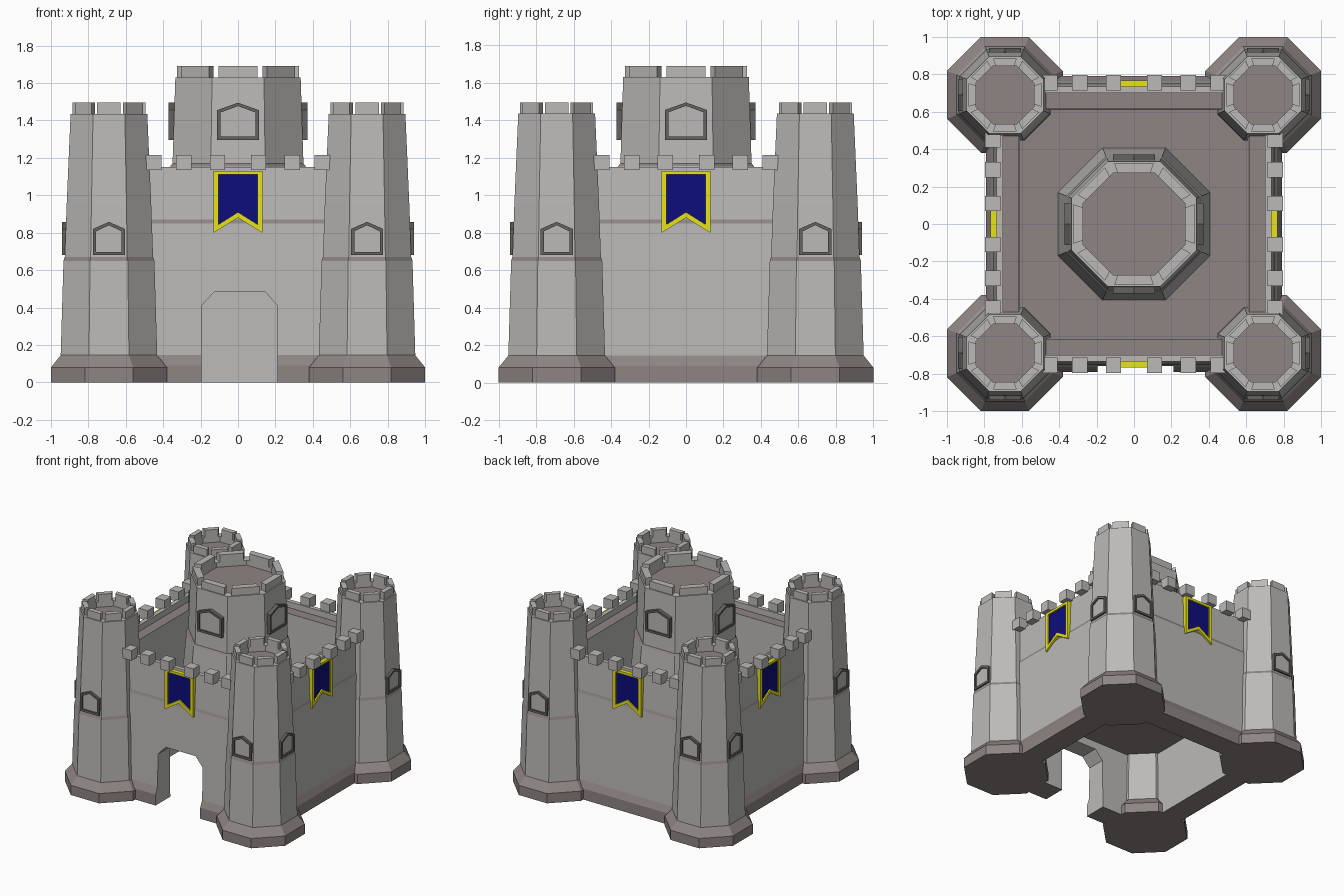
import bpy, bmesh, math
from mathutils import Matrix

if "Cube" in bpy.data.objects:
    bpy.data.objects.remove(bpy.data.objects["Cube"])


def material(name, rgb):
    m = bpy.data.materials.new(name)
    m.diffuse_color = (*rgb, 1)
    m.use_nodes = True
    m.node_tree.nodes["Principled BSDF"].inputs["Base Color"].default_value = m.diffuse_color
    return m


STONE = material("stone", (0.5, 0.49, 0.48))
BROWN = material("dark_stone", (0.27, 0.235, 0.23))
TRIM = material("window_trim", (0.13, 0.125, 0.12))
YELLOW = material("banner_yellow", (0.8, 0.77, 0.01))
BLUE = material("banner_blue", (0.004, 0.004, 0.2))


def finish(bm, name, mats, matrix=Matrix()):
    bmesh.ops.recalc_face_normals(bm, faces=bm.faces)
    me = bpy.data.meshes.new(name)
    bm.to_mesh(me)
    bm.free()
    for m in mats:
        me.materials.append(m)
    ob = bpy.data.objects.new(name, me)
    ob.matrix_world = matrix
    bpy.context.collection.objects.link(ob)
    return ob


def sweep(name, n, profile, dark=(), closed=False, loc=(0, 0)):
    """Sweep (apothem, z) profile around an n-sided plan; dark = brown segments."""
    bm = bmesh.new()
    rings = []
    for d, z in profile:
        r = d / math.cos(math.pi / n)
        angles = [math.pi / n + math.tau * k / n for k in range(n)]
        rings.append([bm.verts.new((r * math.cos(a), r * math.sin(a), z)) for a in angles])
    for i in range(len(rings) if closed else len(rings) - 1):
        a, b = rings[i], rings[(i + 1) % len(rings)]
        for k in range(n):
            j = (k + 1) % n
            bm.faces.new((a[k], a[j], b[j], b[k])).material_index = int(i in dark)
    if not closed:
        for ring in (rings[0], rings[-1]):
            bm.faces.new(ring).material_index = 1
    return finish(bm, name, [STONE, BROWN], Matrix.Translation((*loc, 0)))


def add_prism(bm, bottom, top):
    a = [bm.verts.new(p) for p in bottom]
    b = [bm.verts.new(p) for p in top]
    bm.faces.new(a)
    bm.faces.new(b)
    for k in range(len(a)):
        j = (k + 1) % len(a)
        bm.faces.new((a[k], a[j], b[j], b[k]))


def crown(name, outer, inner, z0, z1, loc=(0, 0)):
    """Eight tapered merlons, one on each side of an octagon."""
    bm = bmesh.new()
    t = math.tan(math.pi / 8) * 0.78
    plan = [(outer, -outer * t), (outer, outer * t), (inner, inner * t), (inner, -inner * t)]
    for k in range(8):
        rot = Matrix.Rotation(k * math.pi / 4, 3, 'Z')
        add_prism(bm, *[[rot @ Matrix.Identity(3) @ bmesh_vec(x, y, z) for x, y in plan]
                        for z in (z0, z1)])
    finish(bm, name, [STONE], Matrix.Translation((*loc, 0)))


def bmesh_vec(x, y, z):
    return Matrix.Translation((x, y, z)).translation


def panel(name, pts, near, far, mat, matrix):
    """Flat (x, z) shape between two depths on the -y side."""
    bm = bmesh.new()
    add_prism(bm, [(x, -near, z) for x, z in pts], [(x, -far, z) for x, z in pts])
    return finish(bm, name, [mat], matrix)


def frame(name, outer, inner, near, far, mat, matrix):
    """Border between two matching (x, z) outlines."""
    bm = bmesh.new()
    rings = [[bm.verts.new((x, -d, z)) for x, z in pts]
             for pts, d in ((outer, near), (outer, far), (inner, far), (inner, near))]
    n = len(outer)
    for i in range(4):
        a, b = rings[i], rings[(i + 1) % 4]
        for k in range(n):
            j = (k + 1) % n
            bm.faces.new((a[k], a[j], b[j], b[k]))
    return finish(bm, name, [mat], matrix)


def window(name, w, z0, z1, z2, near, far, face, loc=(0, 0)):
    m = Matrix.Translation((*loc, 0)) @ Matrix.Rotation(face * math.pi / 2, 4, 'Z')
    t = 0.018

    def shape(e):
        return [(-w + e, z0 + e), (w - e, z0 + e), (w - e, z1 - e * 0.7), (0, z2 - e), (-w + e, z1 - e * 0.7)]
    frame(name + "_frame", shape(0), shape(t), near, far, TRIM, m)
    panel(name + "_pane", shape(t), near, far - 0.012, STONE, m)


# Curtain wall ring with parapet and wall walk
wall = sweep("curtain_wall", 4,
             [(.79, 0), (.79, .09), (.765, .145), (.752, .85), (.744, .87), (.735, 1.15),
              (.70, 1.15), (.70, 1.10), (.615, 1.10), (.60, 0)],
             dark=(0, 1, 3, 7, 9), closed=True)

# Gate opening cut through the front wall
gate = panel("gate_cutter",
             [(-.195, -.1), (.21, -.1), (.21, .41), (.145, .485), (-.125, .485), (-.195, .41)],
             .5, 1.0, STONE, Matrix())
gate.hide_render = True
cut = wall.modifiers.new("gate", 'BOOLEAN')
cut.operation = 'DIFFERENCE'
cut.solver = 'EXACT'
cut.object = gate
bpy.context.view_layer.objects.active = wall
bpy.ops.object.modifier_apply(modifier=cut.name)
bpy.data.objects.remove(gate)

# Courtyard floor
sweep("courtyard_floor", 4, [(.61, .55), (.61, .60)])

# Central keep
sweep("keep", 8, [(.41, .57), (.362, 1.155), (.35, 1.17), (.335, 1.63), (.272, 1.63), (.272, 1.59)],
      dark=(1,))
crown("keep_merlons", .325, .272, 1.62, 1.69)
for f in range(4):
    window("keep_window", .112, 1.295, 1.455, 1.495, .32, .372, f)

# Corner towers
for sx in (-1, 1):
    for sy in (-1, 1):
        c = (sx * .69, sy * .69)
        sweep("corner_tower", 8,
              [(.31, 0), (.31, .08), (.258, .145), (.243, .65), (.236, .67), (.226, .95),
               (.205, 1.435), (.155, 1.435), (.155, 1.39)], dark=(0, 1, 3), loc=c)
        crown("tower_merlons", .195, .155, 1.425, 1.495, c)
        for f in (0 if sy < 0 else 2, 1 if sx > 0 else 3):
            window("tower_window", .086, .68, .82, .858, .20, .25, f, c)

# Wall merlons and banners on all four sides
outer = [(-.13, .80), (0, .88), (.13, .80), (.13, 1.13), (-.13, 1.13)]
inner = [(-.103, .845), (0, .91), (.103, .845), (.103, 1.11), (-.103, 1.11)]
for f in range(4):
    m = Matrix.Rotation(f * math.pi / 2, 4, 'Z')
    bm = bmesh.new()
    for x in (-.45, -.29, -.11, .11, .29, .45):
        bmesh.ops.create_cube(bm, size=.082, matrix=Matrix.Translation((x, -.755, 1.175)))
    finish(bm, "wall_merlons", [STONE], m)
    frame("banner_border", outer, inner, .72, .768, YELLOW, m)
    panel("banner_cloth", inner, .72, .757, BLUE, m)
